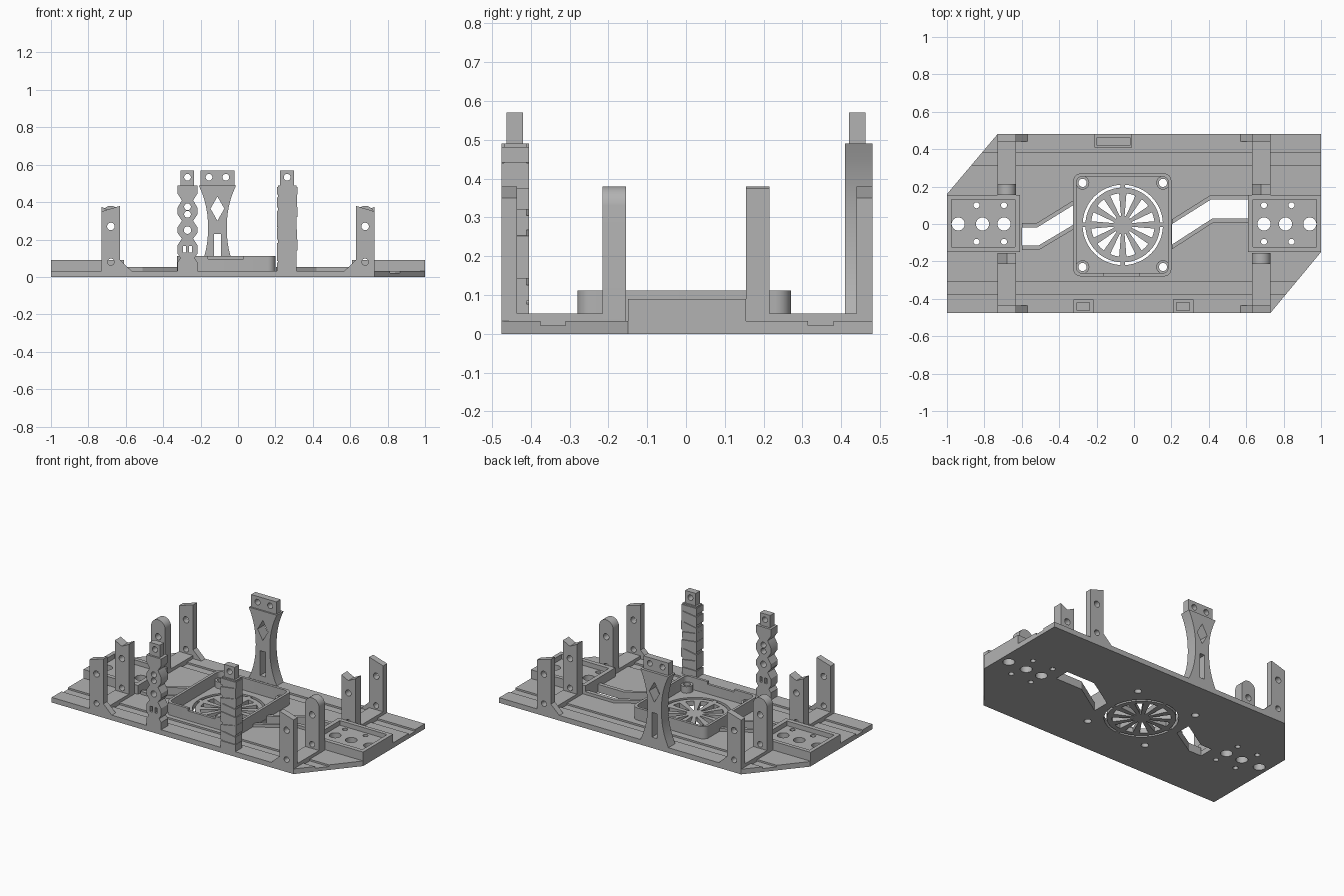
import bpy, bmesh, math, random
from math import sin, cos, pi
from mathutils import Matrix

if "Cube" in bpy.data.objects:
    bpy.data.objects.remove(bpy.data.objects["Cube"])
random.seed(4)

grey = bpy.data.materials.new("plain grey")
grey.use_nodes = True
grey.diffuse_color = (0.45, 0.45, 0.45, 1)
grey.node_tree.nodes["Principled BSDF"].inputs["Base Color"].default_value = grey.diffuse_color
parts = []


def prism(name, loops, lo, hi, upright=False):
    """Extrude an outline with holes along z, or along y when upright (points are x, z)."""
    curve = bpy.data.curves.new(name, 'CURVE')
    curve.dimensions, curve.fill_mode = '2D', 'BOTH'
    curve.extrude = (hi - lo) / 2
    for pts in loops:
        s = curve.splines.new('POLY')
        s.points.add(len(pts) - 1)
        for p, (a, b) in zip(s.points, pts):
            p.co = (a, b, 0, 1)
        s.use_cyclic_u = True
    temp = bpy.data.objects.new(name, curve)
    bpy.context.collection.objects.link(temp)
    dg = bpy.context.evaluated_depsgraph_get()
    mesh = bpy.data.meshes.new_from_object(temp.evaluated_get(dg))
    bpy.data.objects.remove(temp)
    if upright:
        mesh.transform(Matrix.Rotation(pi / 2, 4, 'X'))
        mesh.transform(Matrix.Translation((0, (lo + hi) / 2, 0)))
    else:
        mesh.transform(Matrix.Translation((0, 0, (lo + hi) / 2)))
    bm = bmesh.new()
    bm.from_mesh(mesh)
    bmesh.ops.remove_doubles(bm, verts=bm.verts, dist=1e-5)
    bmesh.ops.recalc_face_normals(bm, faces=bm.faces)
    bm.to_mesh(mesh)
    bm.free()
    mesh.name = name
    mesh.materials.clear()
    mesh.materials.append(grey)
    ob = bpy.data.objects.new(name, mesh)
    bpy.context.collection.objects.link(ob)
    parts.append(ob)
    return ob


def circle(x, y, r, n=24):
    return [(x + r * cos(2 * pi * i / n), y + r * sin(2 * pi * i / n)) for i in range(n)]


def rect(x0, x1, y0, y1):
    return [(x0, y0), (x1, y0), (x1, y1), (x0, y1)]


def rounded(x0, x1, y0, y1, r):
    """Rounded rectangle starting at its lower right corner."""
    pts = []
    for k, (cx, cy) in enumerate([(x1 - r, y0 + r), (x1 - r, y1 - r), (x0 + r, y1 - r), (x0 + r, y0 + r)]):
        for i in range(7):
            a = (k - 1) * pi / 2 + i * pi / 12
            pts.append((cx + r * cos(a), cy + r * sin(a)))
    return pts


def mirrored(pts, cx):
    """Close a right-hand half profile (offset, z) around the line x = cx."""
    return [(cx + a, z) for a, z in pts] + [(cx - a, z) for a, z in reversed(pts)]


# Base plate with cable slots, fan opening and screw holes
FX, FY, BACK, FRONT, TOP = -0.06, -0.005, 0.48, -0.475, 0.033


def left_edge(y):
    return -1 + 0.27 * max(0, (y - 0.16) / 0.32)


def right_edge(y):
    return 1 - 0.27 * max(0, (-0.15 - y) / 0.325)


def strip(y0, y1):
    ys = [y0] + [y for y in (-0.15, 0.16) if y0 < y < y1] + [y1]
    return [(right_edge(y), y) for y in ys] + [(left_edge(y), y) for y in reversed(ys)]


slot_sides = [
    ([(-0.6, -0.02), (-0.52, -0.02), (-0.326, 0.1)], [(-0.6, -0.115), (-0.51, -0.115), (-0.326, -0.005)]),
    ([(0.61, 0.13), (0.41, 0.13), (0.203, 0.0)], [(0.61, 0.03), (0.42, 0.03), (0.203, -0.11)]),
]
tray_holes = {}
for s in (-1, 1):
    tray_holes[s] = [circle(s * x, 0, 0.035) for x in (0.695, 0.81, 0.94)]
    tray_holes[s] += [circle(s * x, y, 0.016) for x in (0.695, 0.842) for y in (-0.095, 0.1)]
corners = [(FX + i * 0.215, FY + j * 0.225) for i in (-1, 1) for j in (-1, 1)]
plate_holes = [a + b[::-1] for a, b in slot_sides] + tray_holes[-1] + tray_holes[1]
plate_holes += [circle(FX, FY, 0.215, 48)] + [circle(x, y, 0.022) for x, y in corners]
prism("base_plate", [strip(FRONT, BACK)] + plate_holes, 0, 0.022)
prism("plate_middle", [strip(-0.31, 0.315)] + plate_holes, 0.022, TOP)
prism("plate_back_rail", [strip(0.38, BACK)], 0.022, TOP)
prism("plate_front_rail", [strip(FRONT, -0.375)], 0.022, TOP)

# Low walls beside the cable slots
for a, b in slot_sides:
    for side, d in ((a, 0.025), (b, -0.025)):
        prism("channel_wall", [side + [(x, y + d) for x, y in reversed(side)]], TOP, 0.052)

# Shallow trays at both ends
for s in (-1, 1):
    outer = rect(*sorted((s * 0.61, s * 1.0)), -0.15, 0.155)
    inner = rect(*sorted((s * 0.637, s * 0.975)), -0.122, 0.13)
    prism("tray_wall", [outer, inner], TOP, 0.09)
    prism("tray_floor", [inner] + tray_holes[s], TOP, 0.06)

# Fan frame with a lowered section in its front wall
outer = rounded(-0.325, 0.2, -0.28, 0.27, 0.04)
inner = rounded(-0.308, 0.183, -0.263, 0.253, 0.03)
prism("fan_frame", [outer, inner], TOP, 0.095)
rim = [(0.03, -0.28)] + outer + [(-0.16, -0.28), (-0.16, -0.263)] + inner[::-1] + [(0.03, -0.263)]
prism("fan_frame_rim", [rim], 0.095, 0.112)
for x, y in corners:
    prism("fan_screw_boss", [circle(x, y, 0.036), circle(x, y, 0.022)], TOP, 0.075)

# Fan grille: ring, hub, twelve spokes and four bridges
prism("grille_ring", [circle(FX, FY, 0.2, 48), circle(FX, FY, 0.17, 48)], 0, 0.03)
prism("grille_hub", [circle(FX, FY, 0.05)], 0, 0.03)


def spoke(name, angle, r0, r1, w0, w1):
    pts = [(r0, -w0), (r1, -w1), (r1, w1), (r0, w0)]
    c, s = cos(angle), sin(angle)
    prism(name, [[(FX + c * x - s * y, FY + s * x + c * y) for x, y in pts]], 0, 0.03)


for i in range(12):
    spoke("grille_spoke", i * pi / 6, 0.04, 0.175, 0.009, 0.02)
for i in range(4):
    spoke("grille_bridge", i * pi / 2, 0.195, 0.22, 0.012, 0.012)

# Four U-shaped brackets: slanted outer posts, round or notched inner posts
for sx in (-1, 1):
    for sy, edge in ((-1, -FRONT), (1, BACK)):
        cx = sx * 0.68
        holes = [circle(cx, 0.27, 0.02), circle(cx, 0.08, 0.018)]

        def post(name, top, y0, y1):
            pts = [(sx * 0.73, TOP), (sx * 0.63, TOP)] + [(sx * x, z) for x, z in top]
            prism(name, [pts] + holes, *sorted((sy * y0, sy * y1)), upright=True)

        post("outer_post", [(0.63, 0.38), (0.73, 0.35)], edge - 0.04, edge)
        if sx * sy < 0:
            top = [(0.68 - 0.05 * cos(i * pi / 12), 0.33 + 0.05 * sin(i * pi / 12)) for i in range(13)]
        else:
            top = [(0.63, 0.375), (0.68, 0.35), (0.73, 0.375)]
        post("inner_post", top, 0.155, 0.215)
        prism("bracket_base", [rect(*sorted((sx * 0.63, sx * 0.73)), *sorted((sy * 0.2, sy * (edge - 0.02))))],
              0.02, 0.053)
        prism("bracket_gusset", [[(sx * 0.63, TOP), (sx * 0.57, TOP), (sx * 0.63, 0.09)]],
              *sorted((sy * (edge - 0.04), sy * edge)), upright=True)


def tip(x0, x1, hole_xs, y0, y1):
    prism("column_tip", [rect(x0, x1, 0.485, 0.57)] + [circle(x, 0.533, 0.018) for x in hole_xs],
          y0, y1, upright=True)


# Back column: hourglass with a diamond and a slot
n = 12
waist = [(0.05 + 0.05 * abs(2 * i / n - 1) ** 2.2, TOP + 0.457 * i / n) for i in range(n + 1)]
diamond = [(-0.11, 0.3), (-0.073, 0.365), (-0.11, 0.43), (-0.147, 0.365)]
prism("hourglass_column", [mirrored(waist, -0.11), diamond, rect(-0.128, -0.092, 0.07, 0.23)],
      0.41, BACK, upright=True)
tip(-0.2, -0.02, (-0.155, -0.065), 0.42, 0.463)

# Front left column: stacked bulges with round openings
bulges = [(0.053, TOP), (0.053, 0.08), (0.038, 0.1), (0.053, 0.125), (0.053, 0.17), (0.03, 0.205),
          (0.053, 0.235), (0.053, 0.265), (0.03, 0.3), (0.053, 0.335), (0.053, 0.37), (0.03, 0.41),
          (0.053, 0.445), (0.053, 0.49)]
openings = [circle(-0.27, 0.25, 0.02), circle(-0.27, 0.335, 0.018), circle(-0.27, 0.375, 0.018),
            rect(-0.295, -0.279, 0.13, 0.165), rect(-0.261, -0.245, 0.13, 0.165)]
prism("bulged_column", [mirrored(bulges, -0.27)] + openings, FRONT, -0.405, upright=True)
tip(-0.307, -0.235, (-0.27,), -0.463, -0.42)

# Front right column: rough stacked stones around a core
prism("stone_core", [rect(0.214, 0.312, TOP, 0.49)], FRONT + 0.006, -0.411, upright=True)
z = TOP
while z < 0.48:
    h = min(random.uniform(0.045, 0.075), 0.49 - z)
    tilt = random.uniform(-0.012, 0.012) if z > 0.05 and z + h < 0.46 else 0
    wide = 0.313 + random.uniform(0, 0.007)
    stone = [(0.209, z), (wide, z), (wide, z + h - 0.008 + tilt), (0.209, z + h - 0.008 - tilt)]
    prism("stone_block", [stone], FRONT, -0.405, upright=True)
    z += h
tip(0.225, 0.3, (0.263,), -0.463, -0.42)

# Smooth the round parts, keep hard edges
bpy.ops.object.select_all(action='DESELECT')
for ob in parts:
    ob.select_set(True)
bpy.context.view_layer.objects.active = parts[0]
bpy.ops.object.shade_smooth_by_angle(angle=math.radians(30))
